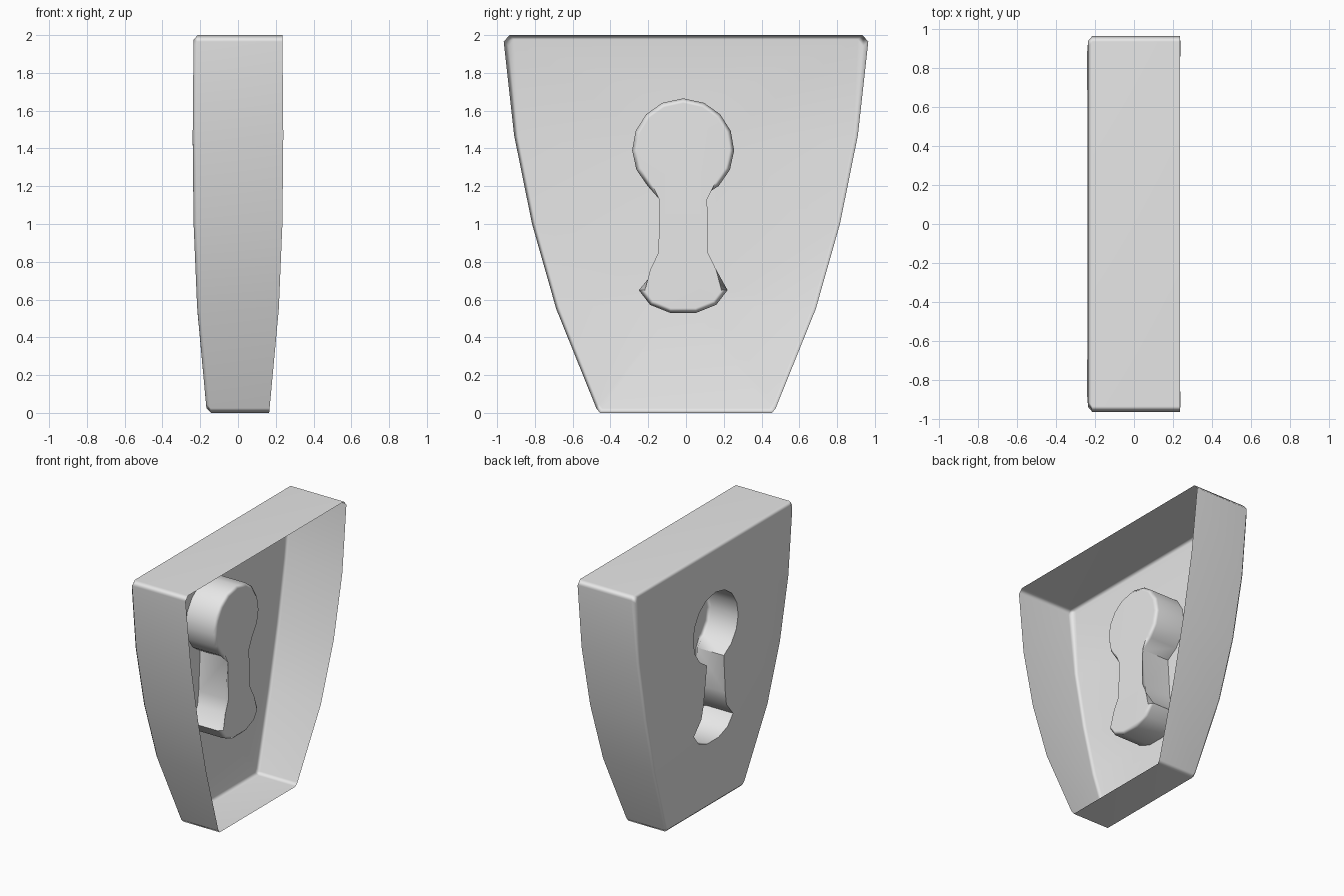
import bpy
import bmesh
import math

cube = bpy.data.objects.get("Cube")
if cube:
    bpy.data.objects.remove(cube, do_unlink=True)

# Half outline of the shell: (half width in y, z), from top to bottom
OUTLINE = [(0.935, 2), (0.965, 1.965), (0.91, 1.47), (0.815, 1.0),
           (0.687, 0.55), (0.475, 0.025), (0.455, 0)]
# Half thickness of the shell: (z, x)
THICKNESS = [(0, 0.165), (0.55, 0.216), (1.0, 0.235), (1.45, 0.24), (2, 0.235)]
# Half outline of the lower part of the keyhole
NECK = [(0.13, 0.85), (0.15, 0.75), (0.235, 0.65), (0.175, 0.572), (0.07, 0.53)]
KEY_Y, KEY_Z, KEY_R, DEPTH = -0.015, 1.395, 0.27, 0.25


def half_thickness(z):
    for (z0, x0), (z1, x1) in zip(THICKNESS, THICKNESS[1:]):
        if z <= z1:
            return x0 + (x1 - x0) * (z - z0) / (z1 - z0)
    return THICKNESS[-1][1]


def mirrored(half):
    return half + [(-y, z) for y, z in reversed(half)]


def ring(bm, points, x_of_z):
    verts = [bm.verts.new((x_of_z(z), y, z)) for y, z in points]
    edges = [bm.edges.new((v, verts[i - 1])) for i, v in enumerate(verts)]
    return verts, edges


def bridge(bm, a, b):
    for i in range(len(a)):
        bm.faces.new((a[i - 1], a[i], b[i], b[i - 1]))


bm = bmesh.new()

# Side wall with an open rim, and a softened edge around the plate
outline = mirrored(OUTLINE)
inner = [(y * 0.973, 1 + (z - 1) * 0.976) for y, z in outline]
rim, _ = ring(bm, outline, half_thickness)
edge, _ = ring(bm, outline, lambda z: 0.022 - half_thickness(z))
plate, plate_edges = ring(bm, inner, lambda z: -half_thickness(z))
bridge(bm, rim, edge)
bridge(bm, edge, plate)

# Keyhole outline: round head, narrow neck and flared foot
head = [(KEY_R * math.sin(a), KEY_Z + KEY_R * math.cos(a))
        for a in (math.radians(2 + 22.3 * i) for i in range(8))]
key = [(y + KEY_Y, z) for y, z in mirrored(head[1:] + NECK)]
key.append((KEY_Y, KEY_Z + KEY_R))
hole, hole_edges = ring(bm, key, lambda z: -half_thickness(z))
floor, floor_edges = ring(bm, key, lambda z: DEPTH - half_thickness(z))
bridge(bm, hole, floor)

# Plate around the keyhole, and the closed end of the recess
bmesh.ops.triangle_fill(bm, edges=plate_edges + hole_edges, use_beauty=True,
                        normal=(-1, 0, 0))
bm.faces.new(floor)
bmesh.ops.bevel(bm, geom=floor_edges, offset=0.025, segments=1,
                affect='EDGES', clamp_overlap=True)
bmesh.ops.recalc_face_normals(bm, faces=bm.faces)
bm.normal_update()
if sum(f.normal.x * f.calc_area() for f in bm.faces) > 0:
    bmesh.ops.reverse_faces(bm, faces=bm.faces)

mesh = bpy.data.meshes.new("keyhole_shell")
bm.to_mesh(mesh)
bm.free()
shell = bpy.data.objects.new("keyhole_shell", mesh)
bpy.context.collection.objects.link(shell)

# Plain grey finish
grey = bpy.data.materials.new("light_grey")
grey.use_nodes = True
grey.diffuse_color = (0.8, 0.8, 0.8, 1)
grey.node_tree.nodes["Principled BSDF"].inputs["Base Color"].default_value = (0.8, 0.8, 0.8, 1)
mesh.materials.append(grey)

# Smooth shading with sharp keyhole lip
bpy.ops.object.select_all(action='DESELECT')
shell.select_set(True)
bpy.context.view_layer.objects.active = shell
bpy.ops.object.shade_smooth_by_angle(angle=math.radians(62))
weighted = shell.modifiers.new("soft_edges", 'WEIGHTED_NORMAL')
weighted.keep_sharp = True
